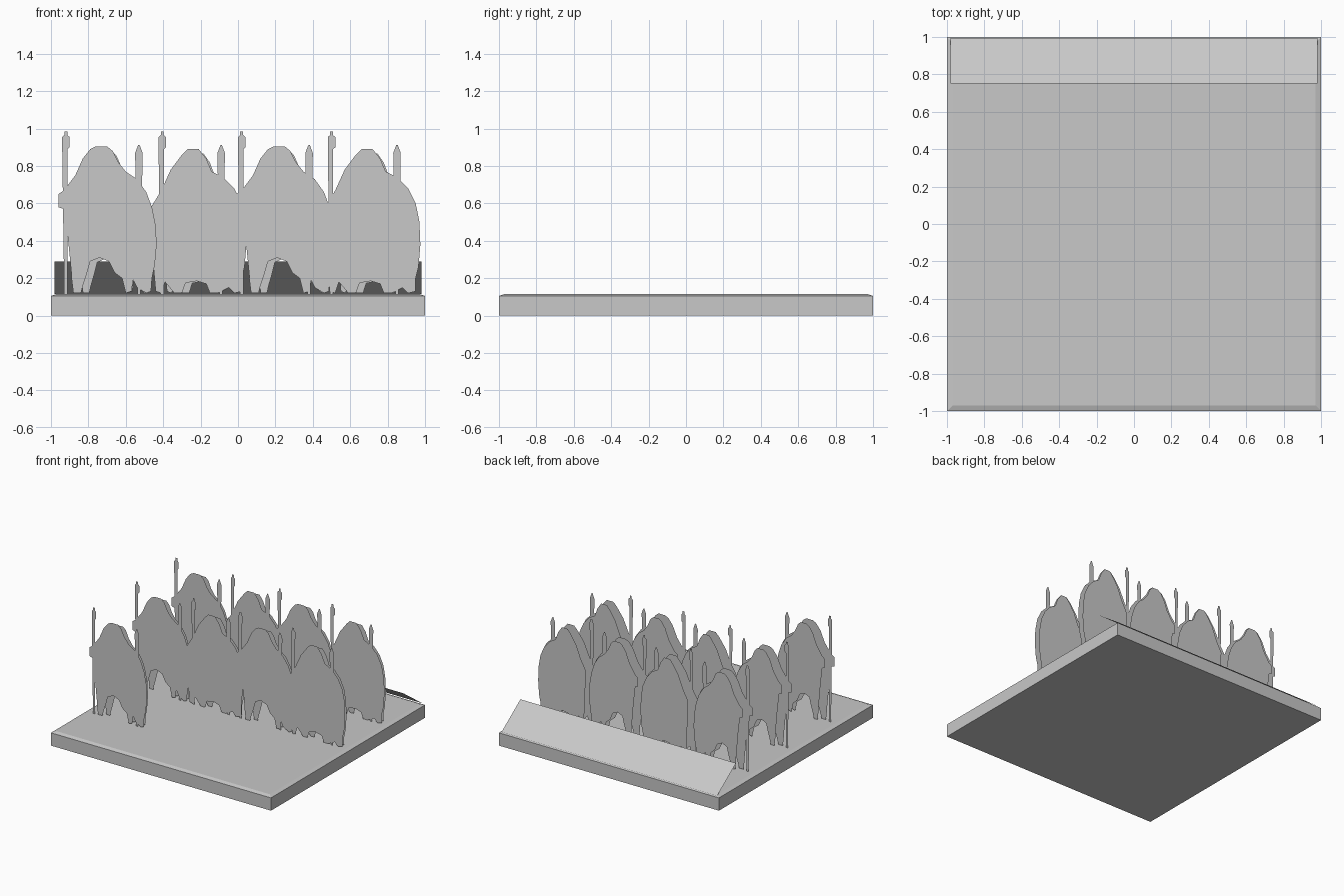
import bpy, bmesh

if "Cube" in bpy.data.objects:
    bpy.data.objects.remove(bpy.data.objects["Cube"])

grey = bpy.data.materials.new("plain grey")
grey.diffuse_color = (0.58, 0.58, 0.58, 1)
grey.use_nodes = True
grey.node_tree.nodes["Principled BSDF"].inputs["Base Color"].default_value = grey.diffuse_color


def make(name, bm):
    me = bpy.data.meshes.new(name)
    bm.to_mesh(me)
    bm.free()
    me.materials.append(grey)
    ob = bpy.data.objects.new(name, me)
    bpy.context.collection.objects.link(ob)
    return ob


def sheet(name, outlines, place):
    """Flat cut-out: each 2D outline becomes one face, placed in 3D."""
    bm = bmesh.new()
    for pts in outlines:
        bm.faces.new([bm.verts.new(place(a, b)) for a, b in pts])
    bmesh.ops.triangulate(bm, faces=bm.faces[:])
    return make(name, bm)


# Base slab with a shallow bevelled rim
bm = bmesh.new()
rings = []
for half, z in ((1, 0), (1, 0.105), (0.97, 0.115)):
    rings.append([bm.verts.new((sx * half, sy * half, z))
                  for sx, sy in ((-1, -1), (1, -1), (1, 1), (-1, 1))])
bm.faces.new(rings[0][::-1])
bm.faces.new(rings[2])
for lo, hi in zip(rings, rings[1:]):
    for i in range(4):
        j = (i + 1) % 4
        bm.faces.new((lo[i], lo[j], hi[j], hi[i]))
make("base", bm)

# Sloped label panel leaning up from the back edge
sheet("rear_panel", [[(0.98, 0), (-0.98, 0), (-0.98, 1), (0.98, 1)]],
      lambda x, t: (x, 0.995 - 0.245 * t, 0.115 + 0.175 * t))

# Rider outlines, x measured from the head; crown runs left to right
CROWN_A = [(-.19, .57), (-.22, .58), (-.22, .65), (-.19, .67), (-.13, .75),
           (-.09, .84), (-.05, .89), (-.02, .905), (.04, .905), (.07, .88),
           (.10, .82), (.14, .77), (.20, .73), (.25, .66), (.28, .58),
           (.30, .48), (.305, .38), (.295, .27), (.28, .20)]
CROWN_B = [(-.215, .40), (-.225, .58), (-.17, .67), (-.12, .78), (-.06, .86),
           (-.03, .89), (.03, .89), (.07, .84), (.10, .77), (.16, .74),
           (.22, .68), (.26, .60), (.28, .50), (.285, .38), (.275, .26),
           (.26, .20)]
# Legs run right to left
LEGS_A = [(.275, .13), (.25, .12), (.24, .16), (.20, .15), (.18, .19),
          (.17, .13), (.14, .12), (.12, .20), (.08, .23), (.05, .29),
          (0, .31), (-.05, .29), (-.07, .22), (-.09, .16), (-.10, .12),
          (-.14, .12), (-.15, .20), (-.14, .34), (-.17, .42)]
LEGS_B = [(.26, .13), (.22, .12), (.19, .15), (.15, .14), (.13, .12),
          (.09, .12), (.07, .17), (.02, .185), (-.04, .175), (-.06, .12),
          (-.10, .12), (-.12, .15), (-.15, .18), (-.17, .12), (-.20, .13),
          (-.21, .24)]


def tall_spear(x):
    half = [(.009, .115), (.009, .89), (.02, .90), (.02, .955), (.008, .965), (.008, .985)]
    return [(x + a, z) for a, z in half] + [(x - a, z) for a, z in reversed(half)]


def short_spear(x):
    half = [(.008, .115), (.008, .82), (.018, .835), (.02, .87), (.004, .912)]
    return [(x + a, z) for a, z in half] + [(x - a, z) for a, z in reversed(half)]


# Head position, outline, tall spear x, short spear x
FIGURES = [(-.74, CROWN_A + LEGS_A, -.92, -.53),
           (-.24, CROWN_B + LEGS_B, -.405, -.09),
           (.21, CROWN_A + LEGS_A, .02, .38),
           (.69, CROWN_B + LEGS_B, .50, .85)]
ROWS = [("front", -.56, 1), ("middle", 0, 4), ("back", .51, 4)]

for row, y, count in ROWS:
    for i, (cx, body, tall, short) in enumerate(FIGURES[:count]):
        front = [(cx + a, z) for a, z in body]
        # narrower rear cut-out standing just behind
        rear = [(cx + .03 + a * .85, .115 + (z - .115) * .97) for a, z in body]
        sheet(f"{row}_rider_{i + 1}", [front], lambda x, z: (x, y, z))
        sheet(f"{row}_rider_rear_{i + 1}", [rear], lambda x, z: (x, y + .035, z))
        sheet(f"{row}_spears_{i + 1}", [tall_spear(tall), short_spear(short)],
              lambda x, z: (x, y + .004, z))

# Three fallen silhouettes lying flat on the base
FALLEN = [[(-.42, -.36), (-.37, -.37), (-.34, -.345), (-.13, -.35), (-.13, -.36),
           (-.32, -.365), (-.31, -.38), (-.20, -.375), (-.08, -.36), (-.04, -.38),
           (-.06, -.45), (-.10, -.50), (-.16, -.53), (-.23, -.61), (-.30, -.655),
           (-.335, -.62), (-.325, -.55), (-.34, -.48), (-.40, -.45)],
          [(-.30, -.73), (-.24, -.73), (-.245, -.75), (-.275, -.75)],
          [(-.20, -.75), (-.19, -.73), (-.15, -.73), (-.155, -.75)]]
for k in range(3):
    sheet(f"fallen_rider_{k + 1}", FALLEN, lambda x, y: (x + .455 * k, y, .117))
